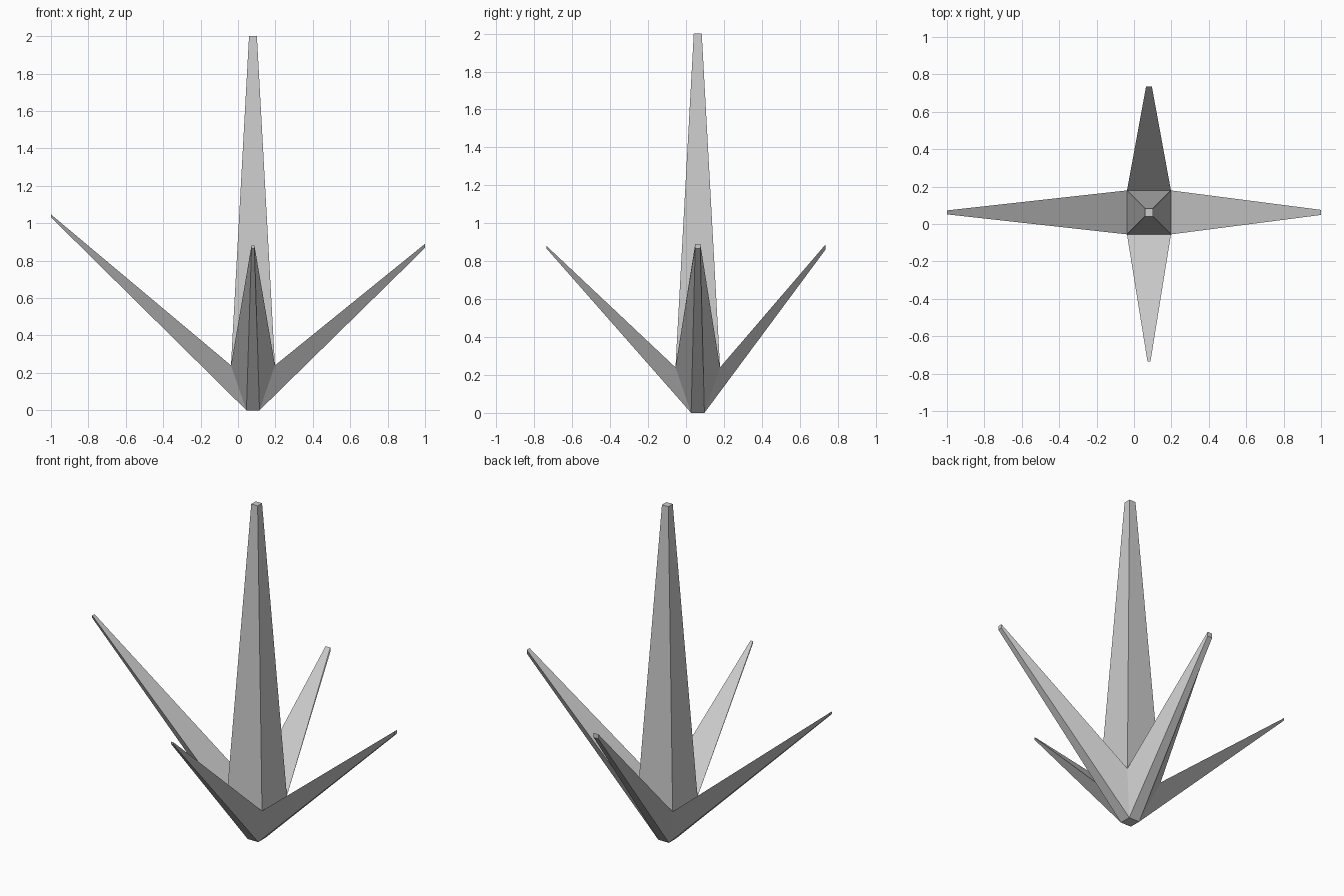
import bpy, bmesh

if "Cube" in bpy.data.objects:
    bpy.data.objects.remove(bpy.data.objects["Cube"])

CX, CY = 0.08, 0.062
bm = bmesh.new()

# Square ring of four corners, counter-clockwise from front left
def ring(h, z):
    return [bm.verts.new((CX + sx * h, CY + sy * h, z))
            for sx, sy in ((-1, -1), (1, -1), (1, 1), (-1, 1))]

base = ring(0.035, 0.0)
waist = ring(0.1175, 0.24)
top = ring(0.021, 2.0)

# Central spike and the small foot
bm.faces.new(base[::-1])
bm.faces.new(top)
for i in range(4):
    j = (i + 1) % 4
    bm.faces.new((waist[i], waist[j], top[j], top[i]))

# Arms growing out of the four lower sides: axis, reach, half width, low z, high z
arms = [("y", -0.735, 0.008, 0.866, 0.88),
        ("x", 1.0, 0.0135, 0.868, 0.89),
        ("y", 0.735, 0.0155, 0.86, 0.887),
        ("x", -1.0, 0.0105, 1.032, 1.047)]
for i, (axis, reach, w, z0, z1) in enumerate(arms):
    j = (i + 1) % 4
    s = -1 if i < 2 else 1
    if axis == "y":
        a, b = (CX + s * w, reach), (CX - s * w, reach)
    else:
        a, b = (reach, CY + s * w), (reach, CY - s * w)
    root = [base[i], base[j], waist[j], waist[i]]
    tip = [bm.verts.new((*p, z)) for p, z in ((a, z0), (b, z0), (b, z1), (a, z1))]
    for k in range(4):
        m = (k + 1) % 4
        bm.faces.new((root[k], root[m], tip[m], tip[k]))
    bm.faces.new(tip)

bmesh.ops.recalc_face_normals(bm, faces=bm.faces)
mesh = bpy.data.meshes.new("spiky_plant")
bm.to_mesh(mesh)
bm.free()
obj = bpy.data.objects.new("spiky_plant", mesh)
bpy.context.collection.objects.link(obj)
